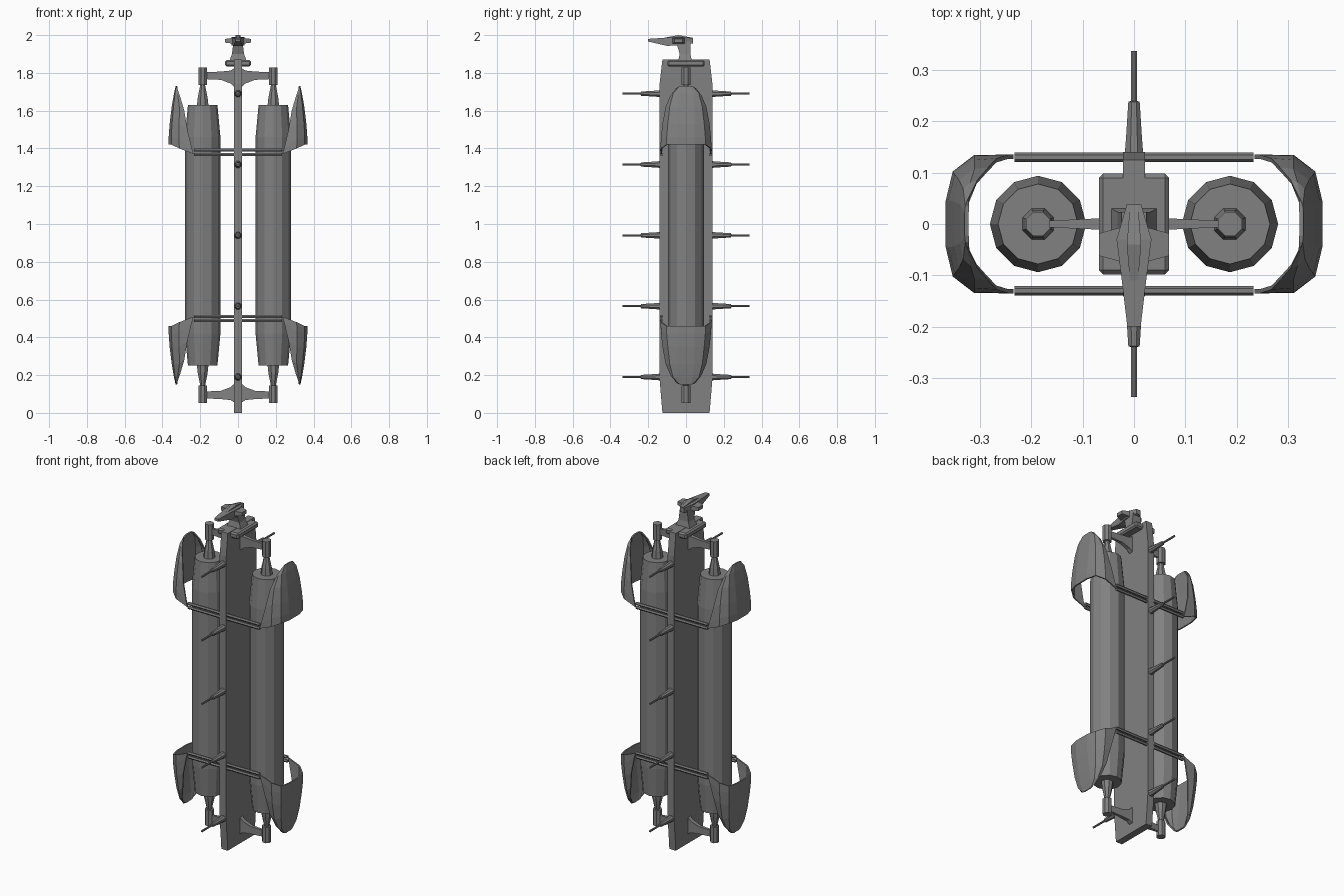
import bpy, bmesh, math
from mathutils import Vector, Matrix

cube = bpy.data.objects.get("Cube")
if cube:
    bpy.data.objects.remove(cube)

MID = 0.94  # height of the mirror plane between upper and lower fittings

grey = bpy.data.materials.new("hull grey")
grey.use_nodes = True
COLOUR = (0.22, 0.22, 0.22, 1)
grey.diffuse_color = COLOUR
grey.node_tree.nodes["Principled BSDF"].inputs["Base Color"].default_value = COLOUR


def finish(name, bm):
    bmesh.ops.recalc_face_normals(bm, faces=bm.faces)
    mesh = bpy.data.meshes.new(name)
    bm.to_mesh(mesh)
    bm.free()
    mesh.materials.append(grey)
    obj = bpy.data.objects.new(name, mesh)
    bpy.context.collection.objects.link(obj)
    return obj


def skin(name, rings, closed=True):
    """Bridge successive rings of points; closed rings get end caps."""
    bm = bmesh.new()
    rows = [[bm.verts.new(p) for p in ring] for ring in rings]
    n = len(rows[0])
    for a, b in zip(rows, rows[1:]):
        for i in range(n if closed else n - 1):
            j = (i + 1) % n
            bm.faces.new((a[i], a[j], b[j], b[i]))
    if closed:
        bm.faces.new(rows[0])
        bm.faces.new(rows[-1])
    return finish(name, bm)


def tube(name, start, axis, profile, sides, turn=0.0):
    """Faceted turned part: profile holds (distance along axis, radius)."""
    rot = Vector(axis).to_track_quat('Z', 'Y')
    angles = [turn + math.tau * i / sides for i in range(sides)]
    return skin(name, [[Vector(start) + rot @ Vector((r * math.cos(a), r * math.sin(a), d))
                        for a in angles] for d, r in profile])


def loft(name, axis, sections):
    """Rectangular sections: (position, centre u, half u, centre v, half v)."""
    rings = []
    for t, cu, hu, cv, hv in sections:
        ring = []
        for su, sv in ((-1, -1), (1, -1), (1, 1), (-1, 1)):
            p = [cu + su * hu, cv + sv * hv]
            p.insert(axis, t)
            ring.append(p)
        rings.append(ring)
    return skin(name, rings)


def mirrored(obj, x=False, y=False, z=False):
    """Bake mirrored copies into the mesh across the chosen planes."""
    bm = bmesh.new()
    bm.from_mesh(obj.data)
    for on, axis, plane in ((x, 0, 0), (y, 1, 0), (z, 2, MID)):
        if not on:
            continue
        copy = bmesh.ops.duplicate(bm, geom=bm.verts[:] + bm.edges[:] + bm.faces[:])["geom"]
        for v in (g for g in copy if isinstance(g, bmesh.types.BMVert)):
            v.co[axis] = 2 * plane - v.co[axis]
        bmesh.ops.reverse_faces(bm, faces=[g for g in copy if isinstance(g, bmesh.types.BMFace)])
    bm.to_mesh(obj.data)
    bm.free()
    return obj


# Central spine plate with tapered ends
loft("spine_plate", 2, [(z, 0, 0.021, 0, hy) for z, hy in
                        ((0, 0.125), (0.18, 0.14), (1.74, 0.14), (1.87, 0.125))])

# Twin tanks, nozzles and end caps
mirrored(tube("tank", (0.187, 0, 0), (0, 0, 1),
              [(0.25, 0.078), (0.42, 0.094), (1.46, 0.094), (1.63, 0.078)], 12), x=True)
mirrored(tube("tank_neck", (0.187, 0, 0), (0, 0, 1),
              [(1.62, 0.034), (1.67, 0.028), (1.74, 0.013)], 8, math.pi / 8), x=True, z=True)
mirrored(tube("end_cap", (0.187, 0, 0), (0, 0, 1),
              [(1.735, 0.025), (1.828, 0.025)], 8, math.pi / 8), x=True, z=True)

# Flared struts from spine to caps
mirrored(loft("cap_strut", 0, [
    (0.015, 0, 0.014, 1.775, 0.053), (0.04, 0, 0.012, 1.778, 0.034),
    (0.09, 0, 0.010, 1.785, 0.022), (0.175, 0, 0.006, 1.785, 0.018)]), x=True, z=True)

# Paired cross rods
for name, z in (("cross_rod_outer", 1.392), ("cross_rod_inner", 1.369)):
    mirrored(tube(name, (-0.233, 0.13, z), (1, 0, 0), [(0, 0.009), (0.466, 0.009)], 6),
             y=True, z=True)

# Curved shields, as half sections from the outer face round to the inner lip
half_rows = [
    [(0.363, 0.045, 1.42), (0.350, 0.100, 1.42), (0.31, 0.131, 1.40), (0.235, 0.131, 1.37)],
    [(0.363, 0.045, 1.46), (0.350, 0.100, 1.46), (0.31, 0.129, 1.45), (0.245, 0.131, 1.405)],
    [(0.358, 0.045, 1.53), (0.346, 0.094, 1.53), (0.31, 0.121, 1.53), (0.268, 0.124, 1.50)],
    [(0.347, 0.043, 1.62), (0.338, 0.084, 1.62), (0.31, 0.104, 1.62), (0.285, 0.106, 1.60)],
    [(0.335, 0.038, 1.69), (0.330, 0.066, 1.69), (0.318, 0.078, 1.68), (0.306, 0.082, 1.67)],
    [(0.326, 0.022, 1.73), (0.325, 0.035, 1.727), (0.323, 0.045, 1.72), (0.321, 0.052, 1.713)],
]
rows = [[(x, -y, z) for x, y, z in reversed(half)] + half for half in half_rows]
shield = mirrored(skin("shield", rows, closed=False), x=True, z=True)
wall = shield.modifiers.new("wall", 'SOLIDIFY')
wall.thickness = 0.008
wall.offset = 0

# Stub antennas along both edges of the spine
for i in range(5):
    z = 0.19 + 0.375 * i
    mirrored(tube(f"antenna_{i + 1}", (0, 0.13, z), (0, 1, 0),
                  [(0, 0.020), (0.035, 0.017), (0.108, 0.012), (0.11, 0.006), (0.207, 0.006)], 8,
                  math.pi / 8), y=True)

# Turret: bevelled base, pedestal and pointed head
base = loft("turret_base", 2, [(1.833, 0, 0.068, 0, 0.098), (1.868, 0, 0.068, 0, 0.098)])
corner = base.modifiers.new("corners", 'BEVEL')
corner.width = 0.008
corner.segments = 1
loft("turret_pedestal", 2, [(1.866, 0, 0.045, -0.005, 0.036), (1.90, 0, 0.032, -0.005, 0.028),
                            (1.965, 0, 0.024, -0.015, 0.038)])
loft("turret_head", 1, [(-0.2, 0, 0.013, 1.973, 0.007), (-0.10, 0, 0.025, 1.965, 0.022),
                        (-0.03, 0, 0.034, 1.968, 0.022), (0.038, 0, 0.014, 1.97, 0.014)])
loft("turret_ridge", 1, [(-0.11, 0, 0.008, 1.983, 0.004), (-0.04, 0, 0.014, 1.988, 0.012),
                         (0.035, 0, 0.008, 1.978, 0.008)])
mirrored(loft("turret_wing", 0, [(0.02, -0.04, 0.035, 1.97, 0.016),
                                 (0.068, -0.04, 0.022, 1.97, 0.010)]), x=True)
